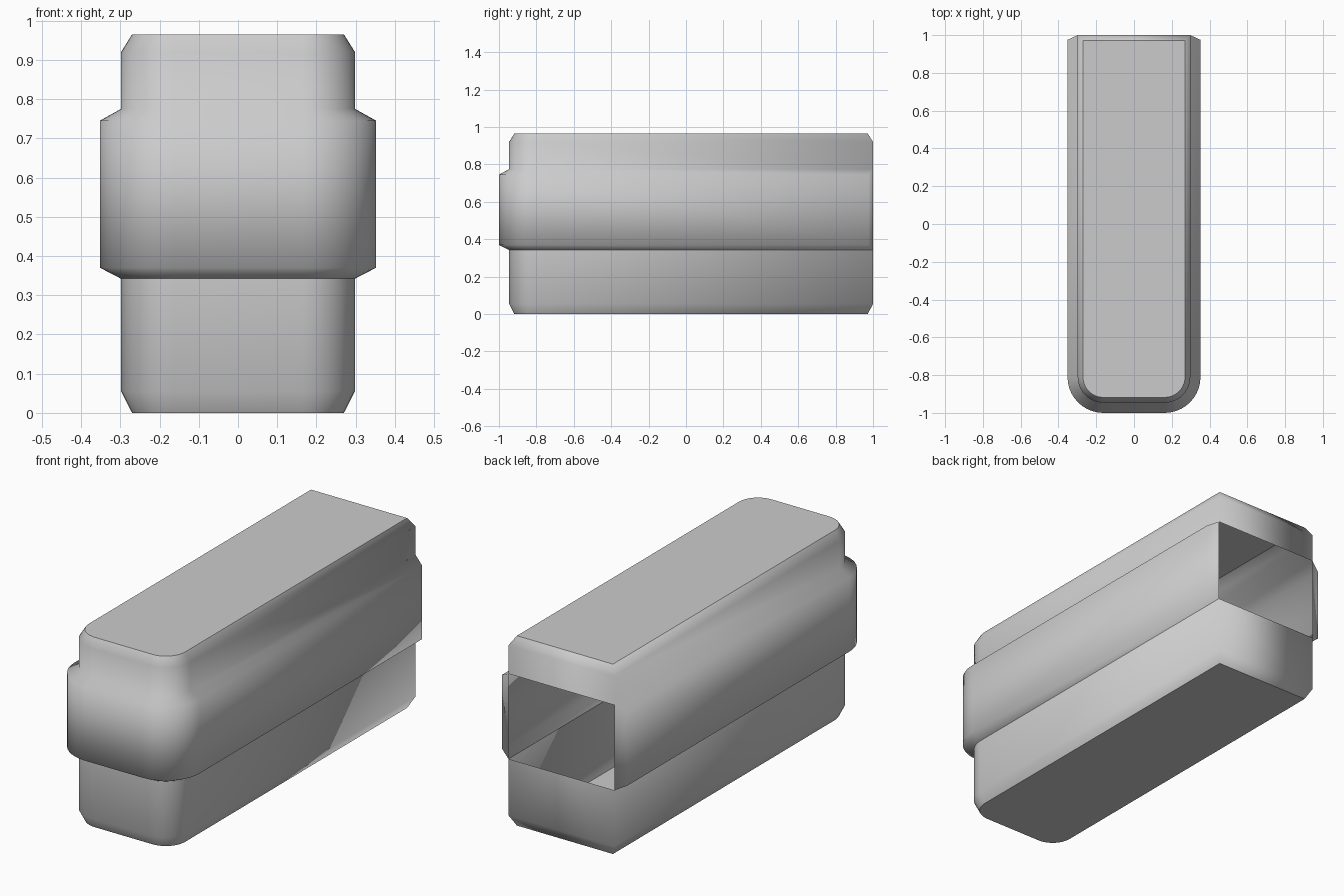
import bpy, bmesh, math

if "Cube" in bpy.data.objects:
    bpy.data.objects.remove(bpy.data.objects["Cube"])

# Side profile: (height, outward half width, y of the back end)
PROFILE = [
    (0.0, 0.27, 0.972), (0.055, 0.298, 1.0), (0.342, 0.298, 1.0),     # lower body
    (0.37, 0.352, 0.975), (0.745, 0.352, 0.975),                      # wide band
    (0.775, 0.298, 1.0), (0.92, 0.298, 1.0), (0.965, 0.27, 0.972),    # upper body
]
CX, CY = 0.162, -0.81    # centre of the rounded front corners
STEPS = 10


def outline(z, half, back):
    """U-shaped plan: square at the back, rounded at the front."""
    r = half - CX
    right = [(half, back)]
    for i in range(STEPS + 1):
        a = math.pi / 2 * i / STEPS
        right.append((CX + r * math.cos(a), CY - r * math.sin(a)))
    pts = right + [(-x, y) for x, y in reversed(right)]
    return [(x, y, z) for x, y in pts]


bm = bmesh.new()
rings = [[bm.verts.new(p) for p in outline(*row)] for row in PROFILE]
n = len(rings[0])

# Walls; the band section stays open at the back
for k, (lo, hi) in enumerate(zip(rings, rings[1:])):
    closed = k in (0, 1, 5, 6)
    for i in range(n if closed else n - 1):
        j = (i + 1) % n
        bm.faces.new((lo[i], lo[j], hi[j], hi[i]))

# Bevelled back ends of the band, beside the opening
for i in (0, n - 1):
    bm.faces.new((rings[2][i], rings[3][i], rings[4][i], rings[5][i]))

# Bottom and top caps
bm.faces.new(rings[0])
bm.faces.new(rings[-1])
bmesh.ops.recalc_face_normals(bm, faces=bm.faces)

# Smooth shell with crisp caps and band underside
for f in bm.faces:
    f.smooth = True
for k in (0, 2, 7):
    ring = set(rings[k])
    for e in bm.edges:
        if e.verts[0] in ring and e.verts[1] in ring:
            e.smooth = False

mesh = bpy.data.meshes.new("banded_shell")
bm.to_mesh(mesh)
bm.free()
shell = bpy.data.objects.new("banded_shell", mesh)
bpy.context.collection.objects.link(shell)
